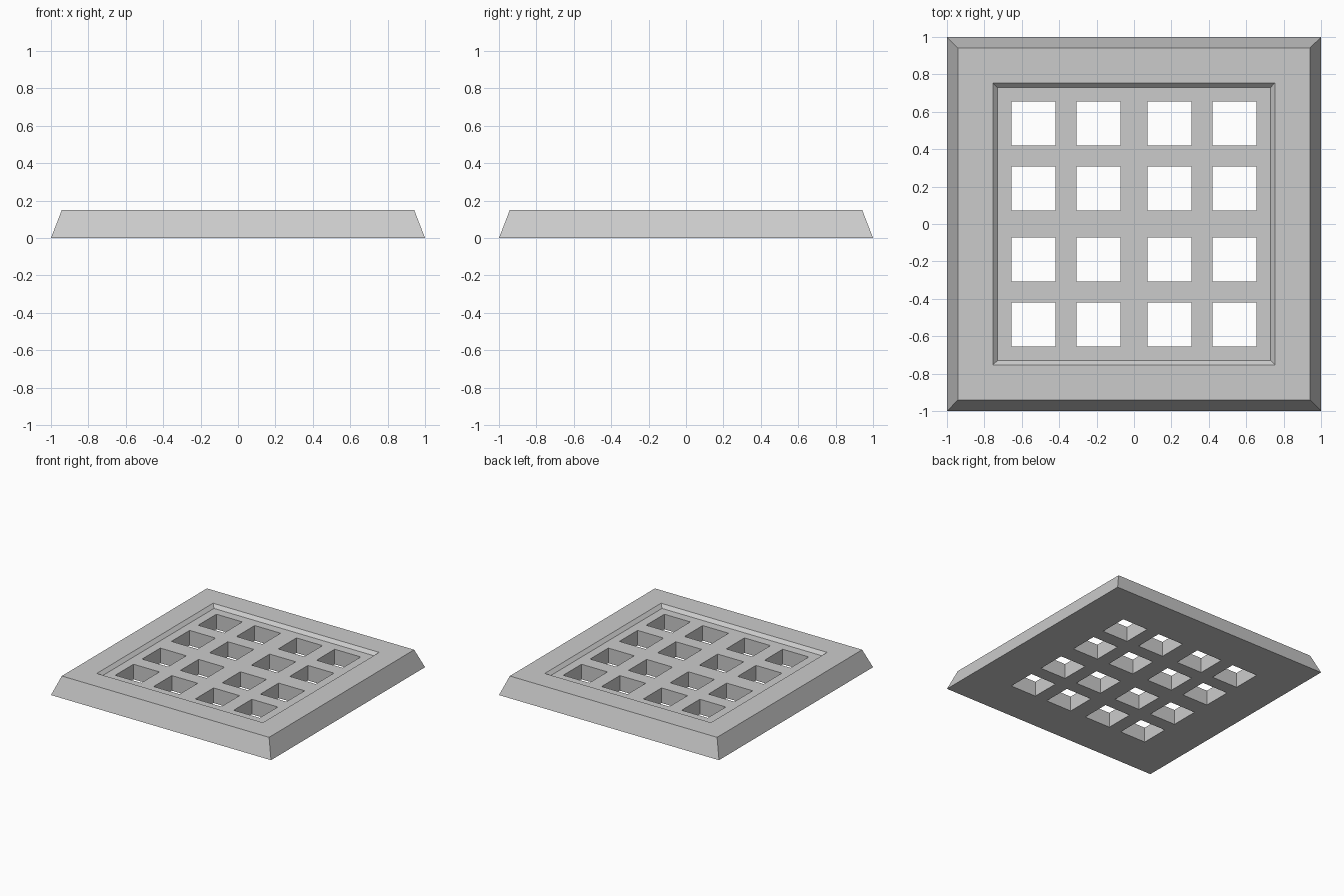
import bpy
import bmesh

cube = bpy.data.objects.get("Cube")
if cube:
    bpy.data.objects.remove(cube, do_unlink=True)

# Single grey material
grey = bpy.data.materials.new("plain_grey")
grey.use_nodes = True
colour = (0.6, 0.6, 0.6, 1)
grey.diffuse_color = colour
grey.node_tree.nodes["Principled BSDF"].inputs["Base Color"].default_value = colour


def make_object(name, bm):
    bmesh.ops.recalc_face_normals(bm, faces=bm.faces)
    mesh = bpy.data.meshes.new(name)
    bm.to_mesh(mesh)
    bm.free()
    mesh.materials.append(grey)
    obj = bpy.data.objects.new(name, mesh)
    bpy.context.collection.objects.link(obj)
    return obj


def square_loft(bm, profile):
    """Stack square rings of (half width, height) and cap both ends."""
    rings = [[bm.verts.new((sx * r, sy * r, z))
              for sx, sy in ((-1, -1), (1, -1), (1, 1), (-1, 1))]
             for r, z in profile]
    for low, high in zip(rings, rings[1:]):
        for i in range(4):
            j = (i + 1) % 4
            bm.faces.new((low[i], low[j], high[j], high[i]))
    bm.faces.new(rings[0])
    bm.faces.new(rings[-1])


# Sloped plate with a chamfered recess in the top
bm = bmesh.new()
square_loft(bm, [(1, 0), (0.942, 0.15), (0.755, 0.15), (0.729, 0.124)])
plate = make_object("grate_plate", bm)

# Four by four set of square openings
HOLE = 0.236
CENTRES = (-0.538, -0.19, 0.19, 0.538)
bm = bmesh.new()
for x in CENTRES:
    for y in CENTRES:
        verts = bmesh.ops.create_cube(bm, size=1)["verts"]
        bmesh.ops.scale(bm, vec=(HOLE, HOLE, 1), verts=verts)
        bmesh.ops.translate(bm, vec=(x, y, 0), verts=verts)
cutter = make_object("opening_cutter", bm)
cutter.hide_render = True

# Cut the openings, then discard the helper
cut = plate.modifiers.new("openings", "BOOLEAN")
cut.operation = "DIFFERENCE"
cut.solver = "EXACT"
cut.object = cutter
bpy.context.view_layer.objects.active = plate
bpy.ops.object.modifier_apply(modifier=cut.name)
bpy.data.objects.remove(cutter, do_unlink=True)
